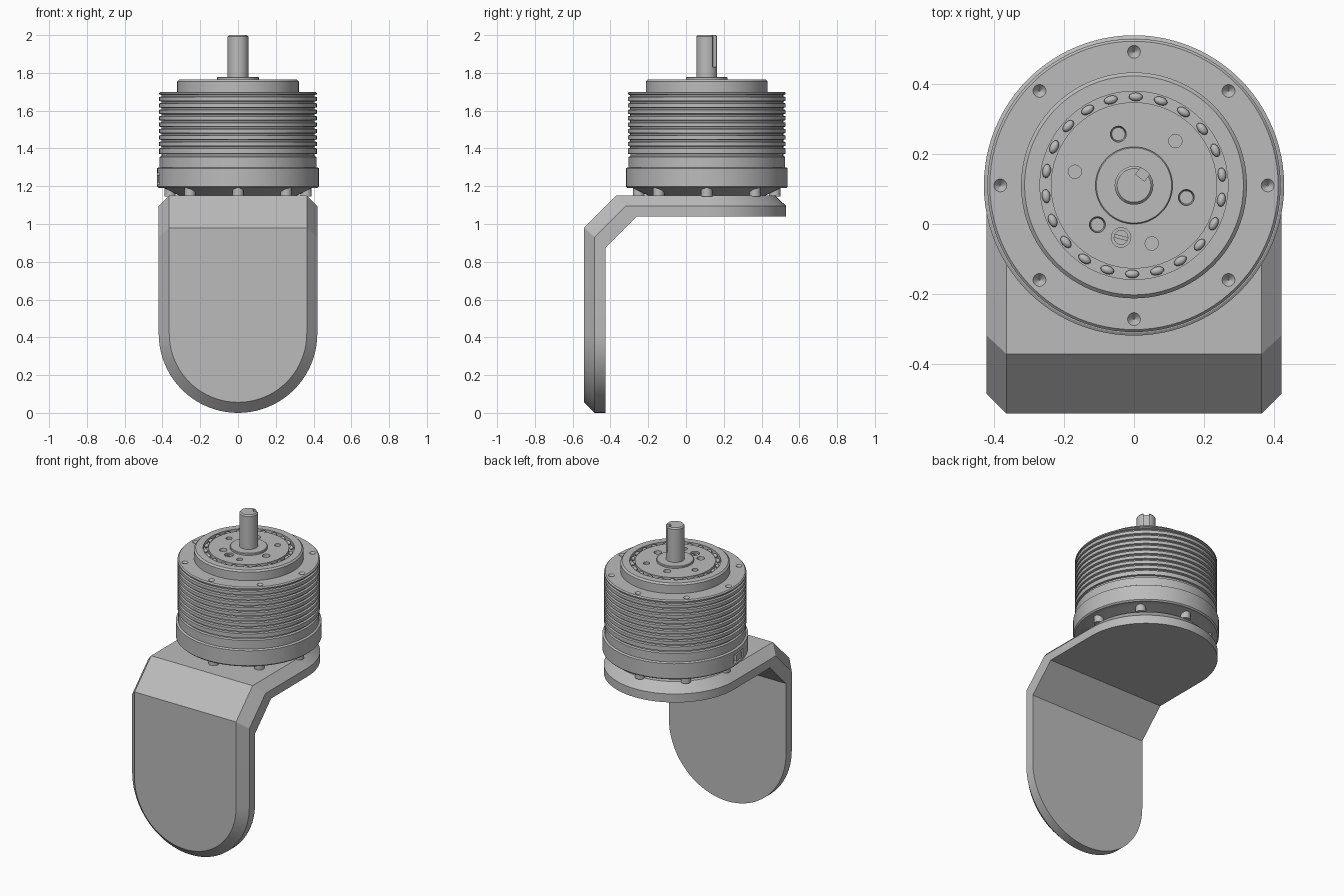
import bpy, bmesh
from math import cos, sin, pi, radians
from mathutils import Matrix, Vector

cube = bpy.data.objects.get("Cube")
if cube:
    bpy.data.objects.remove(cube, do_unlink=True)

grey = bpy.data.materials.new("machined_grey")
grey.use_nodes = True
GREY = (0.5, 0.5, 0.5, 1)
grey.diffuse_color = GREY
grey.node_tree.nodes["Principled BSDF"].inputs["Base Color"].default_value = GREY

AXIS = Vector((0, 0.11, 0))   # motor axis
TOP = 1.765                   # face of the top cap


def make(name, bm):
    bmesh.ops.recalc_face_normals(bm, faces=bm.faces)
    mesh = bpy.data.meshes.new(name)
    bm.to_mesh(mesh)
    bm.free()
    mesh.materials.append(grey)
    ob = bpy.data.objects.new(name, mesh)
    bpy.context.collection.objects.link(ob)
    return ob


def select(ob):
    bpy.ops.object.select_all(action='DESELECT')
    ob.select_set(True)
    bpy.context.view_layer.objects.active = ob


def smooth(ob):
    select(ob)
    bpy.ops.object.shade_smooth_by_angle(angle=radians(30))


def polar(radius, degrees, z):
    a = radians(degrees)
    return Matrix.Translation(AXIS + Vector((radius * cos(a), radius * sin(a), z))) @ Matrix.Rotation(a, 4, 'Z')


def cone(bm, radius, degrees, z0, z1, r0, r1):
    bmesh.ops.create_cone(bm, cap_ends=True, segments=20, radius1=r0, radius2=r1, depth=z1 - z0,
                          matrix=polar(radius, degrees, (z0 + z1) / 2))


def box(bm, radius, degrees, z, size):
    bmesh.ops.create_cube(bm, size=1, matrix=polar(radius, degrees, z) @ Matrix.Diagonal((*size, 1)))


def lathe(name, profile):
    bm = bmesh.new()
    verts = [bm.verts.new(AXIS + Vector((r, 0, z))) for r, z in profile]
    edges = [bm.edges.new(pair) for pair in zip(verts, verts[1:])]
    bmesh.ops.spin(bm, geom=verts + edges, cent=AXIS, axis=(0, 0, 1), angle=2 * pi, steps=96)
    bmesh.ops.remove_doubles(bm, verts=bm.verts, dist=0.0002)
    return make(name, bm)


def cut(ob, bm):
    cutter = make("cutter", bm)
    cutter.hide_render = True
    mod = ob.modifiers.new("cut", 'BOOLEAN')
    mod.operation, mod.solver, mod.object = 'DIFFERENCE', 'EXACT', cutter
    select(ob)
    bpy.ops.object.modifier_apply(modifier=mod.name)
    bpy.data.objects.remove(cutter, do_unlink=True)


# Motor housing: base cone, lower band, finned body, stepped cap with a bearing groove
profile = [(0, 1.15), (0.31, 1.15), (0.39, 1.19), (0.42, 1.19), (0.428, 1.198), (0.428, 1.295),
           (0.42, 1.3), (0.415, 1.3), (0.415, 1.355), (0.405, 1.36), (0.405, 1.37), (0.418, 1.372)]
for i in range(9):
    z = 1.38 + 0.034 * i
    profile += [(0.418, z), (0.418, z + 0.02), (0.406, z + 0.023), (0.406, z + 0.031)]
profile += [(0.418, 1.686), (0.418, 1.693), (0.411, 1.7), (0.322, 1.7), (0.322, 1.755), (0.312, TOP),
            (0.268, TOP), (0.268, 1.742), (0.237, 1.742), (0.237, TOP), (0, TOP)]
housing = lathe("motor_housing", profile)

holes = bmesh.new()
for k in range(8):                                    # countersunk rim holes
    cone(holes, 0.381, 45 * k, 1.68, 1.702, 0.002, 0.02)
for k in range(3):                                    # mounting and pin holes
    cone(holes, 0.153, 107 + 120 * k, 1.72, TOP + 0.002, 0.019, 0.023)
    cone(holes, 0.173, 47 + 120 * k, 1.74, TOP + 0.002, 0.019, 0.019)
cone(holes, 0.153, 256, 1.73, TOP + 0.002, 0.028, 0.028)
box(holes, 0.43, 186, 1.24, (0.05, 0.11, 0.06))       # cable socket recess
cut(housing, holes)
smooth(housing)

# Slotted screw in the cap
bm = bmesh.new()
cone(bm, 0.153, 256, 1.725, 1.757, 0.021, 0.021)
screw = make("cap_screw", bm)
bm = bmesh.new()
box(bm, 0.153, 256, 1.757, (0.008, 0.06, 0.016))
cut(screw, bm)
smooth(screw)

# Cable socket
bm = bmesh.new()
box(bm, 0.412, 186, 1.24, (0.03, 0.06, 0.04))
make("cable_socket", bm)

# Bearing balls around the groove
bm = bmesh.new()
for k in range(22):
    bmesh.ops.create_uvsphere(bm, u_segments=12, v_segments=8, radius=1,
                              matrix=polar(0.2525, 7 + k * 360 / 22, 1.753) @ Matrix.Diagonal((0.012, 0.02, 0.012, 1)))
smooth(make("bearing_balls", bm))

# Shaft with collar and keyway
shaft = lathe("shaft", [(0, 1.75), (0.11, 1.75), (0.11, 1.775), (0.107, 1.778), (0.055, 1.778),
                        (0.055, 1.992), (0.048, 2.0), (0, 2.0)])
bm = bmesh.new()
box(bm, 0.053, 52, 1.93, (0.05, 0.032, 0.2))
cut(shaft, bm)
smooth(shaft)

# Standoff posts under the lower band
bm = bmesh.new()
for k in range(8):
    cone(bm, 0.36, 45 * k, 1.145, 1.195, 0.03, 0.03)
smooth(make("standoff_posts", bm))

# Bent bracket: three nested outlines with rounded ends, the outer one inset as a chamfer
ARC = 40
WIDTH = 0.42
bm = bmesh.new()
layers = []
# (y of upright, z of shelf, z of lower bend, y of upper bend, inset)
for y, z, bend_z, bend_y, inset in [(-0.54, 1.15, 0.98, -0.37, 0.056), (-0.484, 1.095, 0.93, -0.318, 0),
                                    (-0.425, 1.04, 0.875, -0.26, 0)]:
    r = WIDTH - inset
    turn = [pi * k / ARC for k in range(ARC + 1)]
    pts = [(-r, y, bend_z)]
    pts += [(-r * cos(a), y, WIDTH - r * sin(a)) for a in turn]
    pts += [(r, y, bend_z), (r, bend_y, z)]
    pts += [(r * cos(a), AXIS.y + r * sin(a), z) for a in turn]
    pts += [(-r, bend_y, z)]
    layers.append([bm.verts.new(p) for p in pts])
for a, b in zip(layers, layers[1:]):
    for i in range(len(a)):
        j = (i + 1) % len(a)
        bm.faces.new((a[i], a[j], b[j], b[i]))
low = ARC + 3                                         # points on the upright
for ring in (layers[0], layers[-1]):
    bm.faces.new(ring[:low])
    bm.faces.new((ring[0], ring[low - 1], ring[low], ring[-1]))
    bm.faces.new(ring[low:])
smooth(make("bent_bracket", bm))
